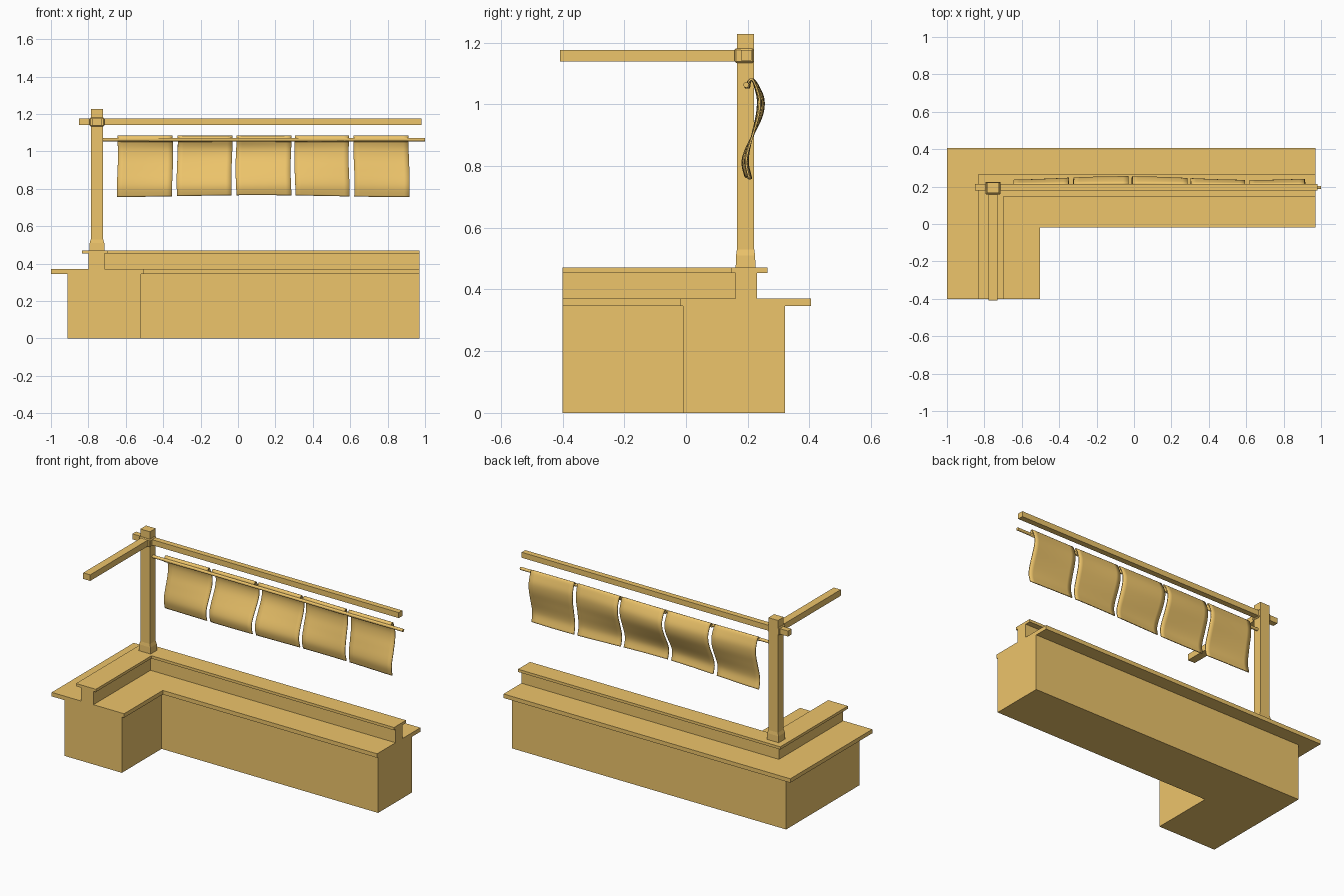
import bpy, bmesh, math
from mathutils import Vector

if "Cube" in bpy.data.objects:
    bpy.data.objects.remove(bpy.data.objects["Cube"])

# one warm timber colour for every part
wood = bpy.data.materials.new("golden_wood")
wood.diffuse_color = (0.85, 0.555, 0.147, 1)
wood.use_nodes = True
wood.node_tree.nodes["Principled BSDF"].inputs["Base Color"].default_value = wood.diffuse_color


def make(name, verts, faces):
    me = bpy.data.meshes.new(name)
    me.from_pydata(verts, [], faces)
    bm = bmesh.new()
    bm.from_mesh(me)
    bmesh.ops.recalc_face_normals(bm, faces=bm.faces)
    bm.to_mesh(me)
    bm.free()
    me.materials.append(wood)
    ob = bpy.data.objects.new(name, me)
    bpy.context.collection.objects.link(ob)
    return ob


def loft(name, rings):
    n = len(rings[0])
    verts = [p for r in rings for p in r]
    faces = [tuple(range(n)), tuple(range(len(verts) - n, len(verts)))]
    for k in range(len(rings) - 1):
        for i in range(n):
            j = (i + 1) % n
            faces.append((k * n + i, k * n + j, (k + 1) * n + j, (k + 1) * n + i))
    return make(name, verts, faces)


def l_prism(name, x_out, x_in, y_in, y_out, z0, z1):
    e, f = 0.97, -0.40
    pts = [(x_out, f), (x_in, f), (x_in, y_in), (e, y_in), (e, y_out), (x_out, y_out)]
    return loft(name, [[(x, y, z) for x, y in pts] for z in (z0, z1)])


def square(x0, x1, y0, y1, z):
    return [(x0, y0, z), (x1, y0, z), (x1, y1, z), (x0, y1, z)]


def box(name, x0, x1, y0, y1, z0, z1, bevel=0):
    ob = loft(name, [square(x0, x1, y0, y1, z0), square(x0, x1, y0, y1, z1)])
    if bevel:
        m = ob.modifiers.new("bevel", 'BEVEL')
        m.width, m.segments = bevel, 1
    return ob


# L-shaped counter body, worktop, raised wall and its cap
l_prism("counter_body", -0.912, -0.518, -0.01, 0.32, 0, 0.346)
l_prism("worktop", -1.0, -0.503, -0.02, 0.405, 0.346, 0.371)
l_prism("raised_wall", -0.80, -0.713, 0.16, 0.23, 0.371, 0.454)
l_prism("wall_cap", -0.833, -0.697, 0.146, 0.264, 0.454, 0.471)

# corner post with flared foot
cx, cy = -0.754, 0.193
loft("corner_post", [square(cx - a, cx + a, cy - b, cy + b, z) for z, a, b in
     ((0.471, 0.041, 0.032), (0.51, 0.039, 0.031), (0.53, 0.033, 0.028), (1.227, 0.033, 0.028))])

# overhead beams and the collar where they cross
box("long_beam", -0.85, 0.98, 0.178, 0.213, 1.141, 1.175)
box("short_beam", -0.778, -0.730, -0.408, 0.21, 1.138, 1.176)
box("beam_collar", -0.794, -0.714, 0.157, 0.220, 1.134, 1.181, 0.005)

# hanging rod
rod_y, rod_z, r = 0.195, 1.063, 0.009
loft("hanging_rod", [[(x, rod_y + r * math.cos(t * math.pi / 6), rod_z + r * math.sin(t * math.pi / 6))
                      for t in range(12)] for x in (-0.73, 1.0)])

# cloth profile in (y, z), smoothed through a few points
ctrl = [Vector(p) for p in ((0.198, 1.052), (0.205, 1.074), (0.216, 1.080), (0.229, 1.057), (0.242, 1.015),
                            (0.238, 0.965), (0.218, 0.905), (0.197, 0.845), (0.192, 0.805), (0.202, 0.762))]


def smooth_path(pts, steps=4):
    out = []
    for i in range(len(pts) - 1):
        a, b, c, d = pts[max(i - 1, 0)], pts[i], pts[i + 1], pts[min(i + 2, len(pts) - 1)]
        for s in range(steps):
            t = s / steps
            out.append(0.5 * (2 * b + (c - a) * t + (2 * a - 5 * b + 4 * c - d) * t * t
                              + (3 * b - a - 3 * c + d) * t ** 3))
    return out + [pts[-1]]


# five cloth panels with gently varying sway
path = smooth_path(ctrl)
panels = ((-0.645, -0.350), (-0.325, -0.033), (-0.010, 0.284), (0.304, 0.594), (0.620, 0.915))
COLS = 10
for k, (x0, x1) in enumerate(panels):
    verts, faces = [], []
    for i in range(COLS + 1):
        x = x0 + (x1 - x0) * i / COLS
        sway = 0.010 * math.cos((x + 0.05) * 4.5)
        lift = 0.005 * math.cos((x - 0.1) * 4)
        for p in path:
            h = min(1, max(0, (1.08 - p.y) / 0.32))
            verts.append((x + 0.003 * math.sin(h * 5 + k), p.x + sway * math.sin(h * 4.7 + 0.3),
                          p.y + lift * h))
    n = len(path)
    for i in range(COLS):
        for j in range(n - 1):
            faces.append((i * n + j, i * n + j + 1, (i + 1) * n + j + 1, (i + 1) * n + j))
    ob = make(f"cloth_panel_{k + 1}", verts, faces)
    m = ob.modifiers.new("thickness", 'SOLIDIFY')
    m.thickness, m.offset = 0.006, 0
    bpy.ops.object.select_all(action='DESELECT')
    ob.select_set(True)
    bpy.context.view_layer.objects.active = ob
    bpy.ops.object.shade_smooth_by_angle(angle=math.radians(40))
